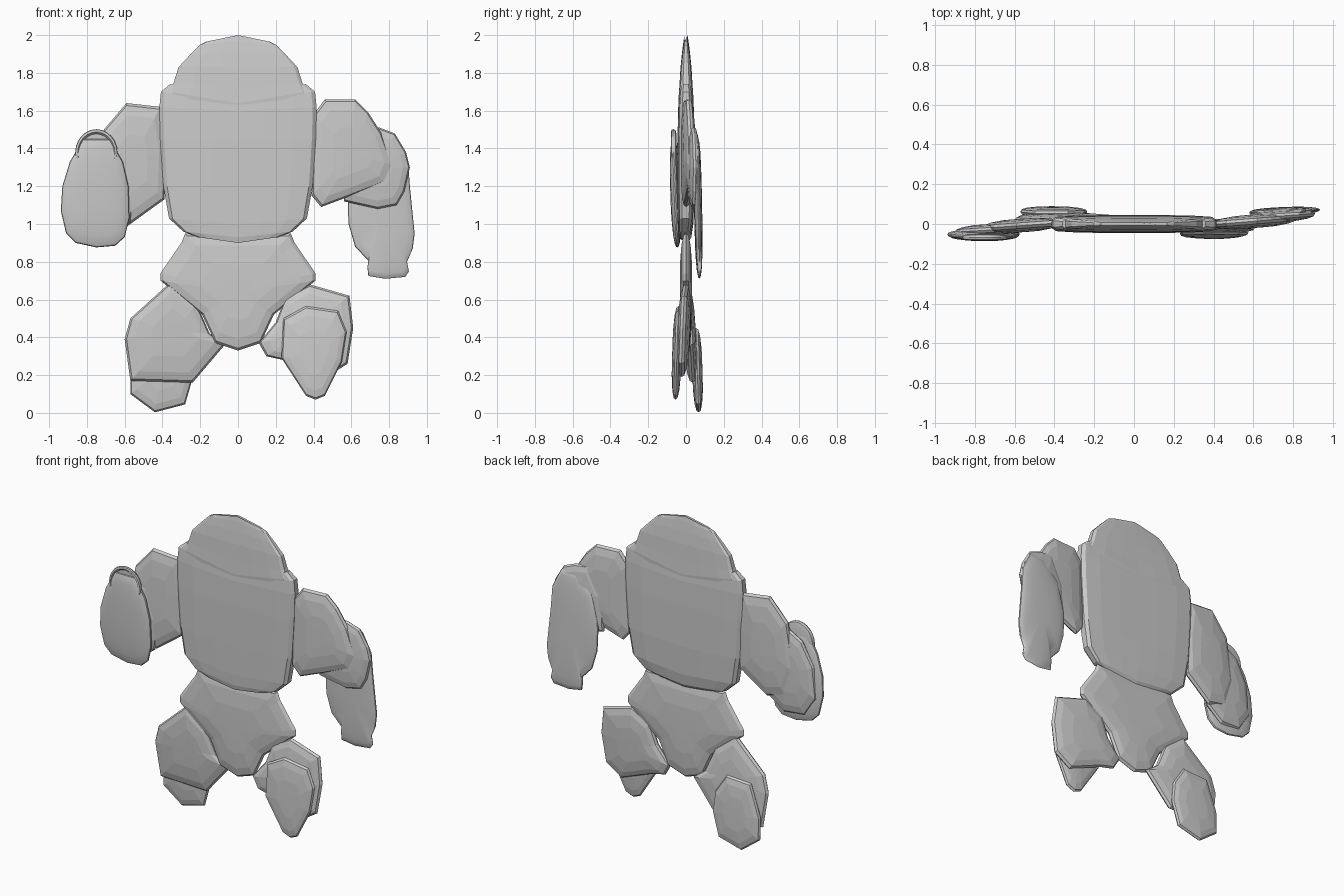
import bpy, bmesh, math

FACET = [(1.0, 0.0), (0.96, 0.42), (0.80, 0.74), (0.48, 0.97), (0.2, 1.0)]
ROUND = [(1.0, 0.0), (0.985, 0.25), (0.92, 0.5), (0.8, 0.7), (0.6, 0.88), (0.3, 1.0)]


def finish(name, rings, smooth=False):
    """Skin a stack of equal-length rings and cap both ends."""
    bm = bmesh.new()
    loops = [[bm.verts.new(p) for p in r] for r in rings]
    for a, b in zip(loops, loops[1:]):
        n = len(a)
        for i in range(n):
            bm.faces.new((a[i], a[(i + 1) % n], b[(i + 1) % n], b[i]))
    bm.faces.new(loops[0])
    bm.faces.new(loops[-1])
    bmesh.ops.recalc_face_normals(bm, faces=bm.faces)
    me = bpy.data.meshes.new(name)
    bm.to_mesh(me)
    bm.free()
    ob = bpy.data.objects.new(name, me)
    bpy.context.collection.objects.link(ob)
    if smooth:
        bpy.ops.object.select_all(action='DESELECT')
        bpy.context.view_layer.objects.active = ob
        ob.select_set(True)
        bpy.ops.object.shade_smooth_by_angle(angle=math.radians(35))
    return ob


def pillow(name, pts, y, half, sx=0.0, sz=0.0, profile=FACET, smooth=False):
    """Flattened limb: xz outline swelling to +-half about a tilted mid plane."""
    cx = (min(p[0] for p in pts) + max(p[0] for p in pts)) / 2
    cz = (min(p[1] for p in pts) + max(p[1] for p in pts)) / 2
    stack = [(s, -h) for s, h in reversed(profile)] + [(s, h) for s, h in profile[1:]]
    rings = []
    for s, h in stack:
        rings.append([(cx + (x - cx) * s,
                       y + (x - cx) * s * sx + (z - cz) * s * sz + h * half,
                       cz + (z - cz) * s) for x, z in pts])
    return finish(name, rings, smooth)


def mirrored(right):
    return right + [(-x, z) for x, z in reversed(right) if x > 0.001]


def loft(name, sections, smooth=False):
    """Horizontal flattened sections: z, half width, half depth, y offset, dip at the middle."""
    shape = [(1, .45), (.95, .8), (.7, .95), (.35, 1), (0, 1)]
    half = shape + [(-x, y) for x, y in reversed(shape[:-1])]
    full = half + [(-x, -y) for x, y in half]
    return finish(name, [[(w * x, yo + d * y, z - dip * (1 - abs(x)))
                          for x, y in full] for z, w, d, yo, dip in sections], smooth)


# Torso and hooded head
loft("torso", [(.93, .21, .022, -.012, .03), (.96, .29, .034, -.006, .03),
               (1.03, .365, .041, -.002, .03), (1.2, .395, .045, 0, .02),
               (1.45, .412, .045, 0, .01), (1.62, .416, .042, 0, .02),
               (1.70, .408, .036, 0, .03), (1.74, .36, .028, 0, .03)])
loft("head", [(1.64, .37, .036, 0, .09), (1.70, .365, .040, 0, .06),
              (1.75, .34, .035, 0, .03), (1.83, .315, .029, 0, 0),
              (1.90, .25, .021, 0, -.01), (1.95, .20, .013, 0, -.02),
              (1.965, .17, .008, 0, -.035)])

# Pelvis
pillow("pelvis", mirrored([(0, .945), (.28, .95), (.30, .90), (.41, .74), (.41, .70),
                           (.19, .52), (.12, .37), (0, .33)]), 0, .033)

# Arm on -x, bent forward with an open sleeve end
pillow("left_upper_arm", [(-.59, 1.64), (-.41, 1.62), (-.38, 1.4), (-.39, 1.13), (-.57, 1.0),
                          (-.70, 1.03), (-.76, 1.2), (-.71, 1.5)], -.008, .034, sx=.07)
pillow("left_elbow", [(-.70, 1.46), (-.60, 1.42), (-.54, 1.2), (-.57, 1.0), (-.68, .92),
                      (-.82, .93), (-.90, 1.05), (-.88, 1.25), (-.80, 1.4)], -.03, .03, sx=.06)
pillow("left_forearm", [(-.68, 1.45), (-.82, 1.45), (-.89, 1.33), (-.93, 1.2), (-.938, 1.07),
                        (-.91, .95), (-.86, .90), (-.75, .876), (-.65, .885), (-.60, .93),
                        (-.575, 1.03), (-.58, 1.2), (-.61, 1.33)],
       -.056, .027, sz=-.035, profile=ROUND, smooth=True)
cuff = []
for s, y in [(.8, -.05), (.96, -.056), (1, -.068), (.98, -.077), (.88, -.079), (.8, -.068)]:
    cuff.append([(-.75 + .112 * s * math.cos(a), y, 1.377 + .125 * s * math.sin(a))
                 for a in (math.tau * i / 24 for i in range(24))])
finish("left_cuff", cuff, True)

# Arm on +x, hanging behind
pillow("right_upper_arm", [(.46, 1.66), (.62, 1.66), (.69, 1.59), (.76, 1.48), (.82, 1.31),
                           (.78, 1.22), (.60, 1.15), (.44, 1.09), (.39, 1.15), (.40, 1.58)],
       .014, .034, sx=.08)
pillow("right_elbow", [(.66, 1.52), (.75, 1.51), (.83, 1.48), (.89, 1.38), (.91, 1.3),
                       (.88, 1.17), (.84, 1.1), (.74, 1.08), (.56, 1.12), (.57, 1.35)],
       .04, .03, sx=.07)
pillow("right_forearm", [(.74, 1.46), (.84, 1.46), (.90, 1.34), (.91, 1.2), (.935, .95),
                         (.925, .87), (.895, .80), (.905, .75), (.885, .72), (.78, .71),
                         (.69, .725), (.685, .77), (.69, .805), (.62, .88), (.585, 1.0),
                         (.58, 1.15), (.63, 1.35)],
       .064, .02, sx=.03, sz=-.015, profile=ROUND, smooth=True)

# Legs
pillow("left_thigh", [(-.36, .69), (-.22, .58), (-.15, .42), (-.07, .36), (-.24, .16),
                      (-.40, .165), (-.57, .17), (-.60, .39), (-.57, .50)], .018, .034, sz=-.06)
pillow("left_shin", [(-.50, .44), (-.33, .45), (-.25, .33), (-.235, .20), (-.28, .045),
                     (-.44, .003), (-.57, .10), (-.57, .24)], .06, .027, sz=-.03)
pillow("right_thigh", [(.38, .68), (.59, .62), (.61, .45), (.58, .26), (.47, .19),
                       (.24, .28), (.15, .30), (.11, .37), (.20, .48), (.25, .61)],
       -.01, .034, sx=-.03, sz=.04)
pillow("right_shin", [(.24, .50), (.36, .565), (.53, .54), (.575, .43), (.55, .27),
                      (.46, .09), (.41, .07), (.36, .09), (.23, .29)], -.048, .025, sz=.03)
